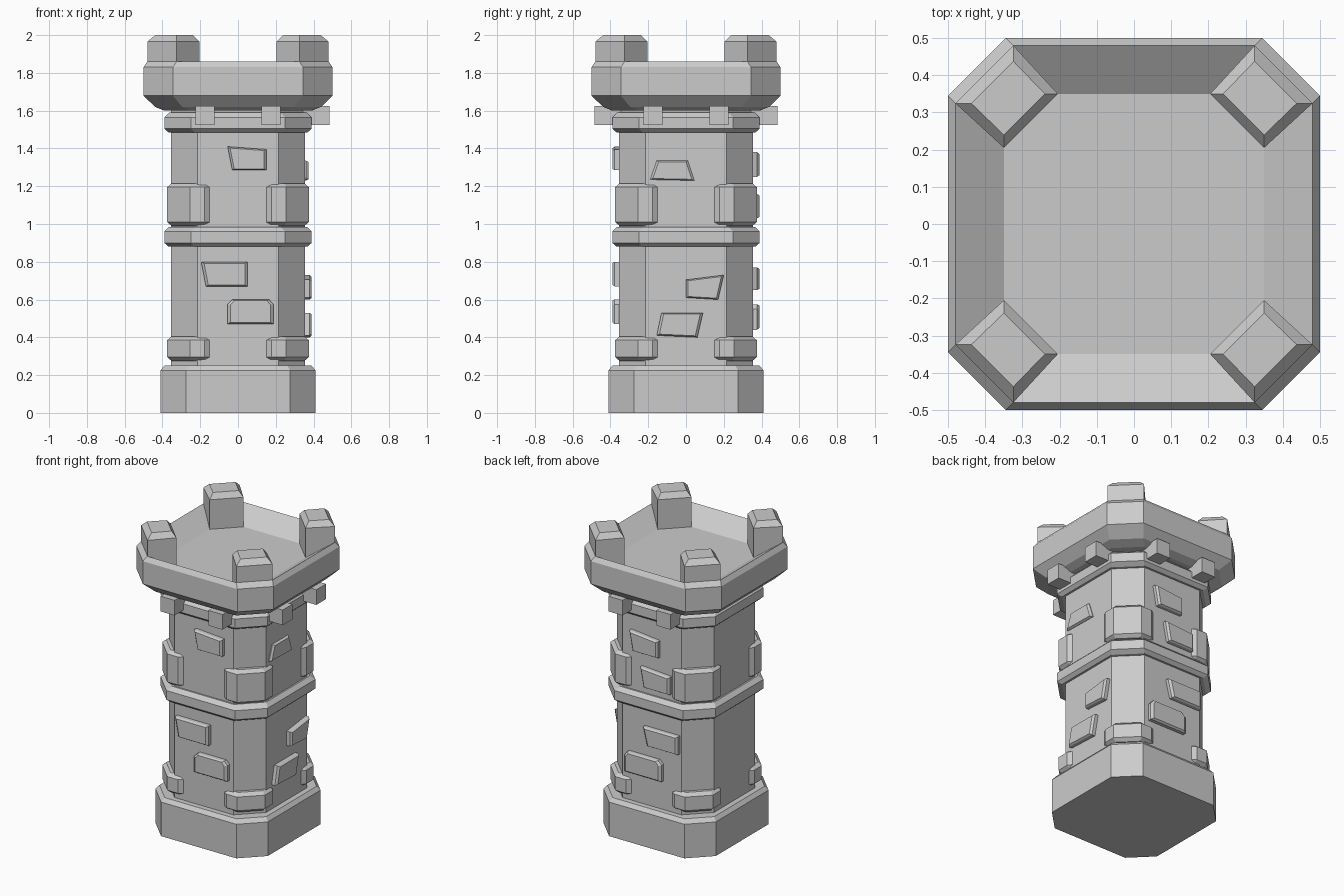
import bpy, bmesh
from math import radians
from mathutils import Vector, Matrix

if "Cube" in bpy.data.objects:
    bpy.data.objects.remove(bpy.data.objects["Cube"])


def loft(name, rings, angle=0):
    """Skin a stack of equal-length point rings, cap both ends, turn about z."""
    bm = bmesh.new()
    rot = Matrix.Rotation(radians(angle), 3, 'Z')
    rows = [[bm.verts.new(rot @ Vector(p)) for p in r] for r in rings]
    n = len(rows[0])
    for a, b in zip(rows, rows[1:]):
        for i in range(n):
            j = (i + 1) % n
            bm.faces.new((a[i], a[j], b[j], b[i]))
    bm.faces.new(rows[0][::-1])
    bm.faces.new(rows[-1])
    bmesh.ops.recalc_face_normals(bm, faces=bm.faces[:])
    mesh = bpy.data.meshes.new(name)
    bm.to_mesh(mesh)
    bm.free()
    ob = bpy.data.objects.new(name, mesh)
    bpy.context.collection.objects.link(ob)
    return ob


def octagon(h, c, z):
    """Square of half width h with corners cut at c."""
    return [(h, -c, z), (h, c, z), (c, h, z), (-c, h, z),
            (-h, c, z), (-h, -c, z), (-c, -h, z), (c, -h, z)]


def tower_part(name, profile):
    return loft(name, [octagon(*p) for p in profile])


# Main stacked parts: (half width, corner cut, height)
tower_part("base", [(.41, .275, 0), (.41, .275, .225), (.39, .262, .25)])
tower_part("shaft", [(.355, .215, .24), (.355, .215, 1.62)])
for name, z in (("middle_band", .88), ("upper_band", 1.485)):
    tower_part(name, [(.368, .23, z), (.39, .25, z + .02),
                      (.39, .25, z + .08), (.365, .225, z + .105)])
tower_part("parapet", [(.39, .25, 1.6), (.44, .295, 1.62), (.5, .345, 1.68),
                       (.5, .345, 1.83), (.48, .325, 1.86), (.35, .205, 1.77)])


def quad(u0, u1, v0, v1, z):
    return [(u0, -v0, z), (u1, -v1, z), (u1, v1, z), (u0, v0, z)]


def corner_ring(inset, z):
    half = [(.3, .145 - inset), (.36, .145 - inset),
            (.39 - inset, .14 - inset), (.445 - inset, .085 - inset * .5)]
    return [(u, -v, z) for u, v in half] + [(u, v, z) for u, v in half[::-1]]


# Merlons and wrapped corner stones on the four diagonals
for k in range(4):
    a = 45 + 90 * k
    loft(f"merlon_{k}", [quad(.392, .569, .1025, .11, 1.75),
                         quad(.392, .569, .1025, .11, 1.965),
                         quad(.417, .539, .078, .08, 2.0)], a)
    for name, z0, z1 in (("lower", .275, .405), ("upper", .99, 1.215)):
        loft(f"{name}_corner_stone_{k}",
             [corner_ring(.022, z0), corner_ring(0, z0 + .02),
              corner_ring(0, z1 - .02), corner_ring(.022, z1)], a)

# Support blocks under the parapet on front, right and back
for a, side in ((0, "front"), (90, "right"), (180, "back")):
    for s in (-.175, .175):
        ring = [[(s + dx, -d, z) for dx, d in
                 ((-.051, .485), (.051, .485), (.051, .34), (-.051, .34))]
                for z in (1.525, 1.625)]
        loft(f"{side}_support_block", ring, a)


def brick(name, angle, out, pts):
    """Raised stone: outline on the wall (across, up), smaller outer face."""
    cs = sum(p[0] for p in pts) / len(pts)
    cz = sum(p[1] for p in pts) / len(pts)
    rings = []
    for d, k in ((.34, 1), (out - .012, 1), (out, .88)):
        rings.append([(cs + (s - cs) * k, -d, cz + (z - cz) * k)
                      for s, z in pts])
    loft(name, rings, angle)


# Raised stones per side, the left side is bare
brick("front_stone", 0, .39, [(-.055, 1.41), (.15, 1.395), (.15, 1.285), (-.03, 1.285)])
brick("front_stone", 0, .39, [(-.195, .8), (.05, .8), (.05, .67), (-.17, .67)])
brick("front_stone", 0, .39, [(-.03, .6), (.165, .6), (.187, .575), (.187, .47),
                              (-.055, .47), (-.055, .575)])
brick("right_stone", 90, .372, [(-.155, 1.335), (.01, 1.335), (.045, 1.23), (-.19, 1.235)])
brick("right_stone", 90, .39, [(0, .705), (.2, .73), (.17, .6), (0, .61)])
brick("right_stone", 90, .39, [(-.13, .53), (.09, .53), (.06, .4), (-.155, .41)])
brick("back_stone", 180, .388, [(-.15, 1.38), (.06, 1.36), (.06, 1.25), (-.125, 1.25)])
brick("back_stone", 180, .388, [(-.07, 1.16), (.145, 1.145), (.145, 1.03), (-.045, 1.03)])
brick("back_stone", 180, .388, [(-.05, .77), (.205, .77), (.205, .65), (-.02, .65)])
brick("back_stone", 180, .388, [(-.165, .575), (.06, .575), (.085, .55), (.085, .44),
                                (-.185, .44), (-.185, .55)])
